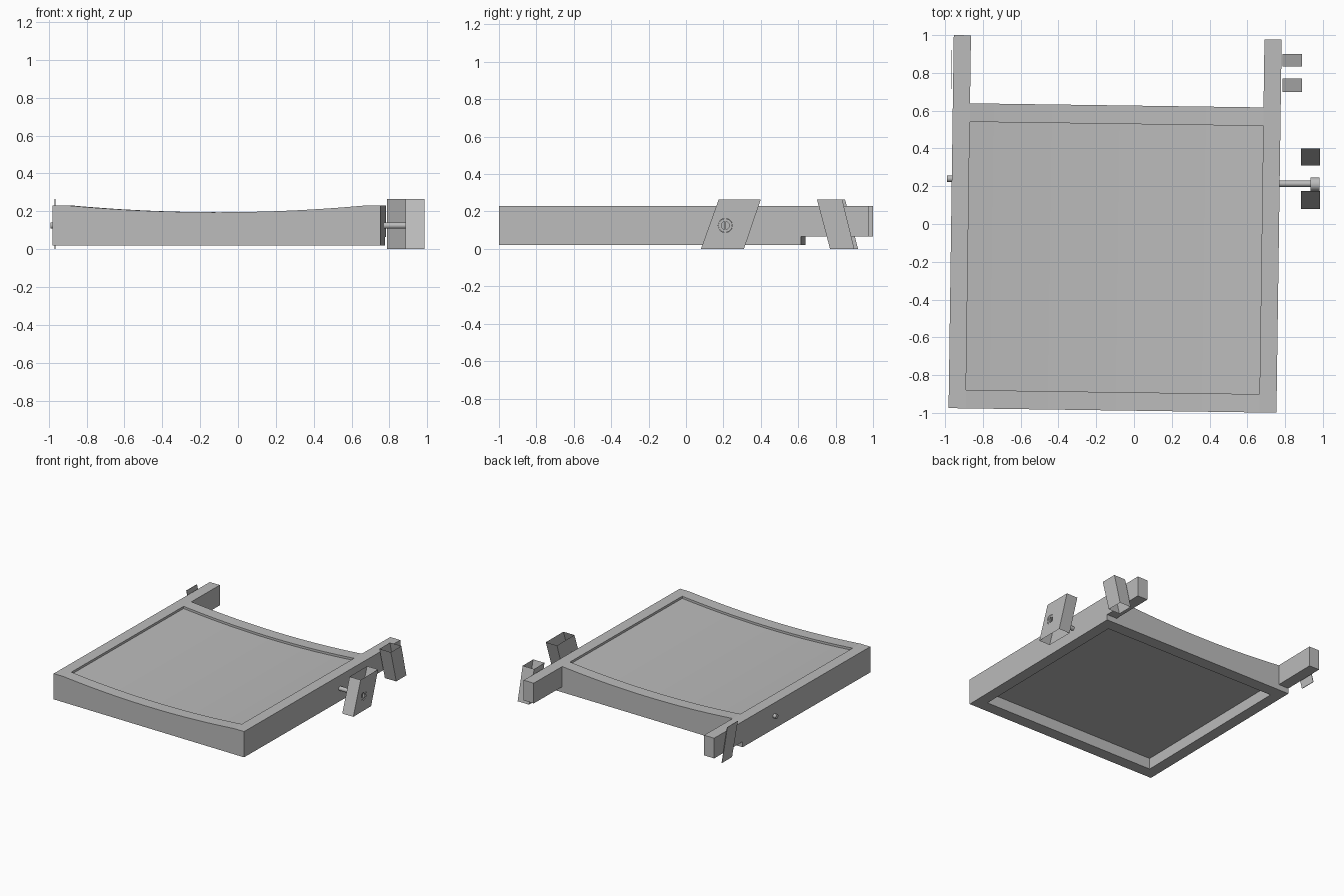
import bpy, bmesh, math
from mathutils import Matrix, Vector

if "Cube" in bpy.data.objects:
    bpy.data.objects.remove(bpy.data.objects["Cube"], do_unlink=True)

grey = bpy.data.materials.new("plain_grey")
grey.use_nodes = True
GREY = (0.5, 0.5, 0.5, 1)
grey.diffuse_color = GREY
grey.node_tree.nodes["Principled BSDF"].inputs["Base Color"].default_value = GREY

# The seat frame sits slightly turned about the vertical axis
TURN = Matrix.Translation((-0.10, 0, 0)) @ Matrix.Rotation(math.radians(-0.8), 4, 'Z')


def finish(name, bm, matrix=Matrix(), smooth=False):
    bmesh.ops.recalc_face_normals(bm, faces=bm.faces)
    mesh = bpy.data.meshes.new(name)
    bm.to_mesh(mesh)
    bm.free()
    mesh.materials.append(grey)
    ob = bpy.data.objects.new(name, mesh)
    ob.matrix_world = matrix
    bpy.context.collection.objects.link(ob)
    if smooth:
        bpy.ops.object.select_all(action='DESELECT')
        ob.select_set(True)
        bpy.context.view_layer.objects.active = ob
        bpy.ops.object.shade_smooth_by_angle(angle=math.radians(30))
    return ob


def prism(name, profile, axis, lo, hi, matrix=TURN, smooth=False):
    """Extrude an (x or y, z) profile along the other horizontal axis."""
    bm = bmesh.new()
    place = (lambda a, z, t: (t, a, z)) if axis == 'X' else (lambda a, z, t: (a, t, z))
    face = bm.faces.new([bm.verts.new(place(a, z, lo)) for a, z in profile])
    ext = bmesh.ops.extrude_face_region(bm, geom=[face])
    verts = [g for g in ext["geom"] if isinstance(g, bmesh.types.BMVert)]
    step = Vector(place(0, 0, hi - lo))
    bmesh.ops.translate(bm, vec=step, verts=verts)
    return finish(name, bm, matrix, smooth)


def pin(name, radius, x0, x1, y, z, matrix, socket=False):
    """Cylinder along x, with an optional recessed socket in its +x end."""
    bm = bmesh.new()
    bmesh.ops.create_cone(bm, cap_ends=True, segments=24, radius1=radius,
                          radius2=radius, depth=x1 - x0,
                          matrix=Matrix.Translation(((x0 + x1) / 2, y, z))
                          @ Matrix.Rotation(math.pi / 2, 4, 'Y'))
    if socket:
        bm.normal_update()
        cap = max(bm.faces, key=lambda f: f.calc_center_median().x)
        bmesh.ops.inset_region(bm, faces=[cap], thickness=radius * 0.42)
        ext = bmesh.ops.extrude_discrete_faces(bm, faces=[cap])
        # Sink the inner cap, then wall it to its rim
        inner = ext["faces"][0]
        rim = [e for e in bm.edges if e.is_boundary]
        bmesh.ops.translate(bm, vec=(-0.015, 0, 0), verts=list(inner.verts))
        bmesh.ops.bridge_loops(bm, edges=rim)
    return finish(name, bm, matrix, True)


def sleeve(name, profile, x0, x1, hole=None):
    """Slanted square tube, open above and below, optional round hole in +x wall."""
    bm = bmesh.new()
    near, far = [[bm.verts.new((x, y, z)) for y, z in profile] for x in (x0, x1)]
    # profile order: bottom front, bottom back, top back, top front
    bm.faces.new(near)
    bm.faces.new((near[0], near[3], far[3], far[0]))
    bm.faces.new((near[1], near[2], far[2], far[1]))
    if hole:
        y, z, r = hole
        ring = [bm.verts.new((x1, y + r * math.cos(i * math.tau / 24),
                              z + r * math.sin(i * math.tau / 24))) for i in range(24)]
        edges = []
        for loop in (far, ring):
            for a, b in zip(loop, loop[1:] + loop[:1]):
                edges.append(bm.edges.get((a, b)) or bm.edges.new((a, b)))
        bmesh.ops.triangle_fill(bm, use_beauty=True, edges=edges, normal=(1, 0, 0))
    else:
        bm.faces.new(far)
    return finish(name, bm)


# Side rails, each with a raised arm behind the back rail
IN, OUT = 0.777, 0.868
rail = [(-0.987, 0.02), (0.628, 0.02), (0.628, 0.065),
        (0.988, 0.065), (0.988, 0.23), (-0.987, 0.23)]
prism("left_side_rail", rail, 'X', IN, OUT)
prism("right_side_rail", rail, 'X', -OUT, -IN)


# Dished front rail, back rail and seat panel
def dished(bottom, drop):
    n = 24
    xs = [IN - 2 * IN * i / n for i in range(n + 1)]
    top = [(x, 0.195 + 0.035 * (x / IN) ** 2 - drop) for x in xs]
    return [(-IN, bottom), (IN, bottom)] + top


prism("front_rail", dished(0.02, 0), 'Y', -0.987, -0.89, smooth=True)
prism("back_rail", dished(0.02, 0), 'Y', 0.53, 0.628, smooth=True)
prism("seat_panel", dished(0.11, 0.018), 'Y', -0.89, 0.53, smooth=True)

# Slanted leg sleeves beside the frame
sleeve("front_leg_sleeve", [(0.08, 0), (0.31, 0), (0.40, 0.265), (0.175, 0.265)],
       0.885, 0.985, hole=(0.21, 0.125, 0.038))
sleeve("rear_leg_sleeve", [(0.77, 0), (0.90, 0), (0.835, 0.265), (0.70, 0.265)],
       0.787, 0.89)

# Thin slanted plate on the other arm
prism("rear_leg_plate", [(0.79, 0), (0.92, 0), (0.85, 0.265), (0.715, 0.265)], 'X',
      -0.969, -0.965, Matrix())

# Bolt with socket head, and its far end
pin("bolt_shaft", 0.017, 0.76, 0.94, 0.213, 0.125, Matrix())
pin("bolt_head", 0.037, 0.935, 0.982, 0.21, 0.125, Matrix(), socket=True)
prism("bolt_slot_bar", [(0.207, 0.104), (0.213, 0.104), (0.213, 0.146), (0.207, 0.146)],
      'X', 0.966, 0.980, Matrix())
pin("bolt_end", 0.017, -0.99, -0.94, 0.24, 0.125, Matrix())
